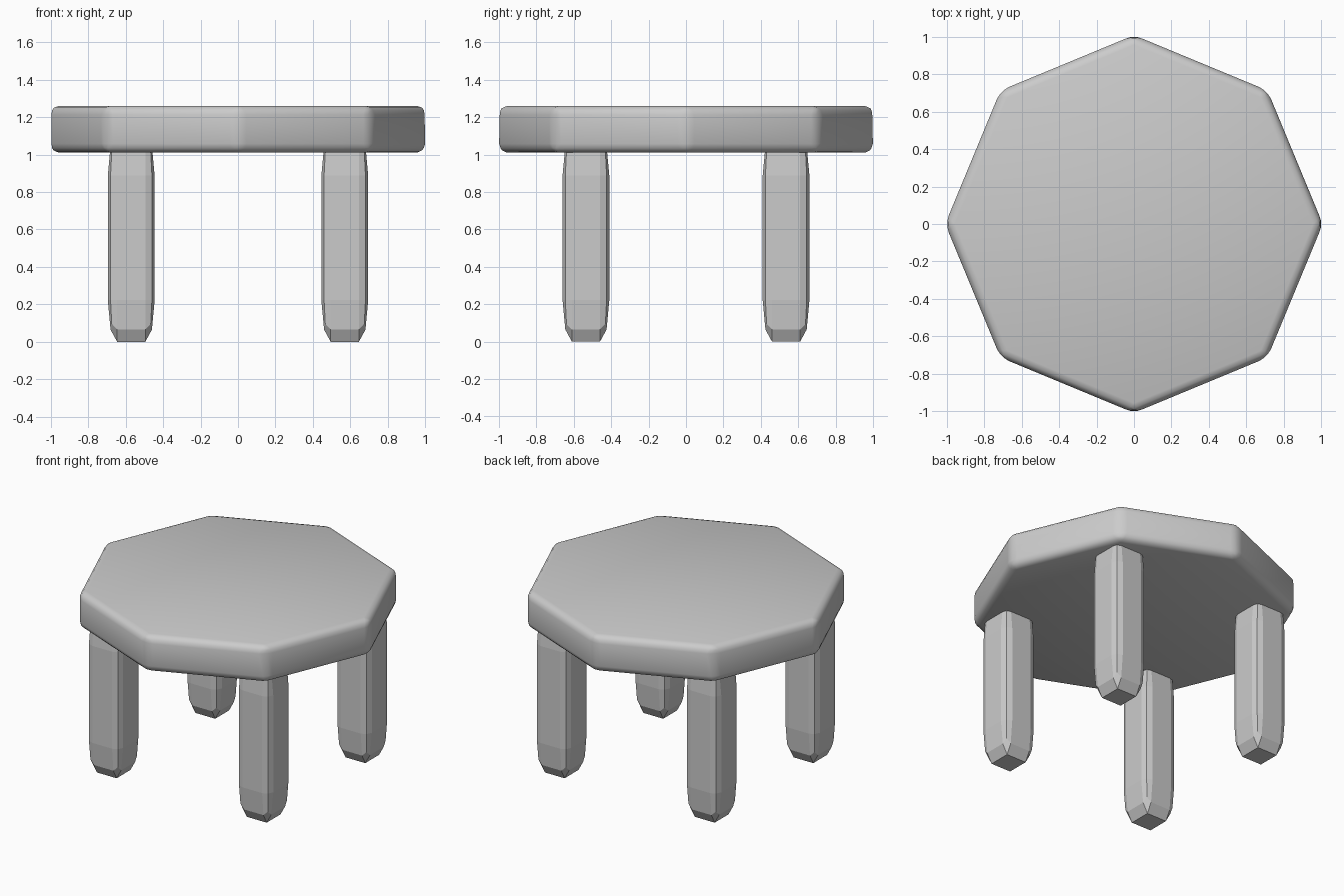
import bpy
from math import radians

if "Cube" in bpy.data.objects:
    bpy.data.objects.remove(bpy.data.objects["Cube"])

def add_bevel(obj, width, segments):
    mod = obj.modifiers.new("rounded_edges", 'BEVEL')
    mod.width = width
    mod.segments = segments
    mod.limit_method = 'ANGLE'
    mod.angle_limit = radians(30)

# Octagonal top with softened edges
bpy.ops.mesh.primitive_cylinder_add(vertices=8, radius=1.008, depth=0.25,
                                    location=(0, 0, 1.135))
top = bpy.context.object
top.name = "table_top"
add_bevel(top, 0.048, 3)
bpy.ops.object.shade_smooth()

# Four legs: bevelled unit cubes stretched in height, ends tapering
LEG_H = 1.11
for side, sx in (("left", -1), ("right", 1)):
    for end, sy in (("front", -1), ("back", 1)):
        bpy.ops.mesh.primitive_cube_add(size=1, location=(0.57 * sx, 0.535 * sy, LEG_H / 2))
        leg = bpy.context.object
        leg.name = f"{end}_{side}_leg"
        leg.scale = (0.25, 0.25, LEG_H)
        add_bevel(leg, 0.2, 2)
